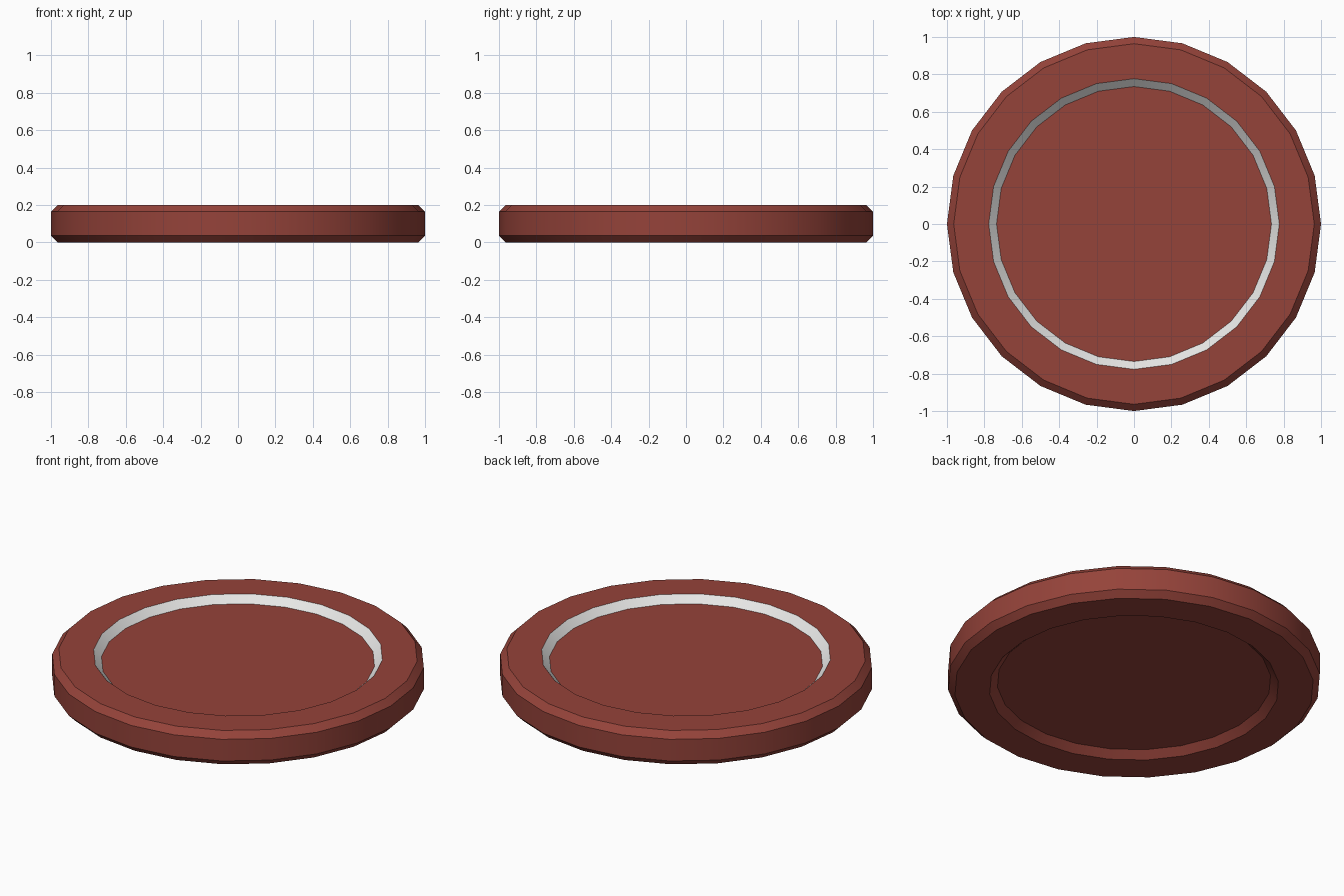
import bpy
import bmesh
from math import cos, sin, tau

SIDES = 24
HEIGHT = 0.2
BEVEL = 0.036
DEPTH = 0.04
RIM_OUTER, RIM_INNER = 0.777, 0.735

cube = bpy.data.objects.get("Cube")
if cube:
    bpy.data.objects.remove(cube, do_unlink=True)


def make_material(name, color):
    mat = bpy.data.materials.new(name)
    mat.use_nodes = True
    mat.diffuse_color = color
    mat.node_tree.nodes["Principled BSDF"].inputs["Base Color"].default_value = color
    return mat


red = make_material("brick red", (0.30, 0.056, 0.042, 1))
silver = make_material("pale silver", (0.8, 0.8, 0.79, 1))

# Half profile from the bottom recess, around the edge, to the top recess
lower = [(RIM_INNER, DEPTH), (RIM_OUTER, 0), (1 - BEVEL, 0), (1, BEVEL)]
profile = lower + [(r, HEIGHT - z) for r, z in reversed(lower)]

# Lathe the profile into a faceted disc
bm = bmesh.new()
rings = [[bm.verts.new((r * cos(tau * i / SIDES), r * sin(tau * i / SIDES), z))
          for i in range(SIDES)] for r, z in profile]
for level, (a, b) in enumerate(zip(rings, rings[1:])):
    for i in range(SIDES):
        j = (i + 1) % SIDES
        face = bm.faces.new((a[i], a[j], b[j], b[i]))
        # Only the sloping wall of the top recess is silver
        face.material_index = int(level == len(rings) - 2)

# Recessed floors on both sides
bm.faces.new(rings[0][::-1])
bm.faces.new(rings[-1])
bmesh.ops.recalc_face_normals(bm, faces=bm.faces)

mesh = bpy.data.meshes.new("disc")
bm.to_mesh(mesh)
bm.free()
mesh.materials.append(red)
mesh.materials.append(silver)
disc = bpy.data.objects.new("disc", mesh)
bpy.context.collection.objects.link(disc)

# Smooth around the edge, crisp at the bevels
bpy.ops.object.select_all(action="DESELECT")
disc.select_set(True)
bpy.context.view_layer.objects.active = disc
bpy.ops.object.shade_smooth_by_angle(angle=tau / 12)
